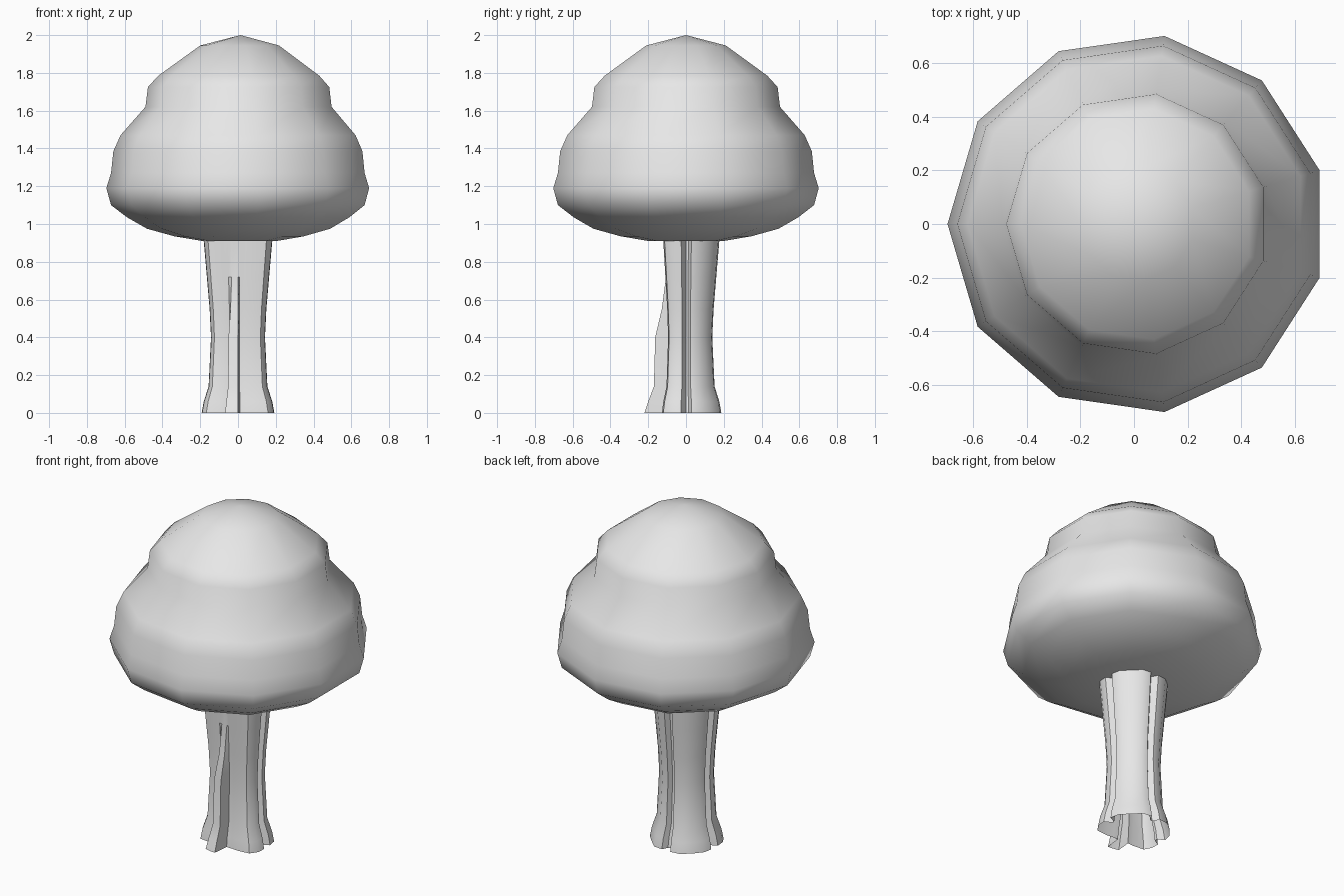
import bpy
import bmesh
from math import cos, sin, pi, radians

cube = bpy.data.objects.get("Cube")
if cube:
    bpy.data.objects.remove(cube, do_unlink=True)

grey = bpy.data.materials.new("plain grey")
grey.use_nodes = True
grey.diffuse_color = (0.8, 0.8, 0.8, 1)
grey.node_tree.nodes["Principled BSDF"].inputs["Base Color"].default_value = (0.8, 0.8, 0.8, 1)


def skin(name, rings, bottom=None, top=None):
    """Join closed rings from bottom to top, with optional end points."""
    bm = bmesh.new()
    loops = [[bm.verts.new(p) for p in ring] for ring in rings]
    n = len(loops[0])
    for low, high in zip(loops, loops[1:]):
        for i in range(n):
            j = (i + 1) % n
            bm.faces.new((low[i], low[j], high[j], high[i]))
    if bottom:
        pole = bm.verts.new(bottom)
        for i in range(n):
            bm.faces.new((pole, loops[0][(i + 1) % n], loops[0][i]))
    if top:
        pole = bm.verts.new(top)
        for i in range(n):
            bm.faces.new((loops[-1][i], loops[-1][(i + 1) % n], pole))
    mesh = bpy.data.meshes.new(name)
    bm.to_mesh(mesh)
    bm.free()
    mesh.materials.append(grey)
    obj = bpy.data.objects.new(name, mesh)
    bpy.context.collection.objects.link(obj)
    return obj


def smooth(obj, angle):
    bpy.ops.object.select_all(action='DESELECT')
    obj.select_set(True)
    bpy.context.view_layer.objects.active = obj
    bpy.ops.object.shade_smooth_by_angle(angle=radians(angle))


# Foliage crown: eleven-sided lathe, radius and height from the bottom up
SIDES = 11
CX = 0.013
profile = [(0.2, 0.91), (0.35, 0.935), (0.495, 0.975), (0.6, 1.035), (0.685, 1.1),
           (0.71, 1.19), (0.685, 1.27), (0.673, 1.385), (0.635, 1.47), (0.503, 1.62),
           (0.49, 1.725), (0.435, 1.785), (0.213, 1.945)]
rings = []
for r, z in profile:
    turns = [pi + 2 * pi * i / SIDES for i in range(SIDES)]
    rings.append([(CX + r * cos(a), r * sin(a), z) for a in turns])
crown = skin("foliage_crown", rings, (CX, 0, 0.91), (CX, 0, 2.0))
smooth(crown, 60)

# Trunk: lobed outline with narrow grooves, as angle and radius
outline = [(0, 0.14), (5, 0.145), (9, 0.185), (25, 0.19), (45, 0.18), (65, 0.19),
           (81, 0.18), (85, 0.145), (92, 0.14), (98, 0.18), (115, 0.19), (135, 0.185),
           (155, 0.19), (170, 0.185), (175, 0.145), (182, 0.145), (188, 0.185),
           (202, 0.195), (215, 0.195), (232, 0.15), (244, 0.127), (252, 0.122),
           (262, 0.118), (270, 0.117), (275, 0.118), (290, 0.125), (306, 0.15),
           (323, 0.19), (338, 0.195), (352, 0.185)]
# Height, outline scale, and reach of the front root
levels = [(0, 1.05, 0.22), (0.06, 0.99, 0.2), (0.14, 0.85, 0.17), (0.4, 0.78, 0.163),
          (0.55, 0.82, 0.128), (0.72, 0.9, 0.1), (0.93, 1.0, 0.1)]
rings = []
for z, scale, root in levels:
    ring = []
    for deg, r in outline:
        r *= scale
        if 250 < deg < 272:
            r = max(r, root)
        a = radians(deg)
        ring.append((r * cos(a), r * sin(a), z))
    rings.append(ring)
trunk = skin("trunk", rings)
smooth(trunk, 40)
